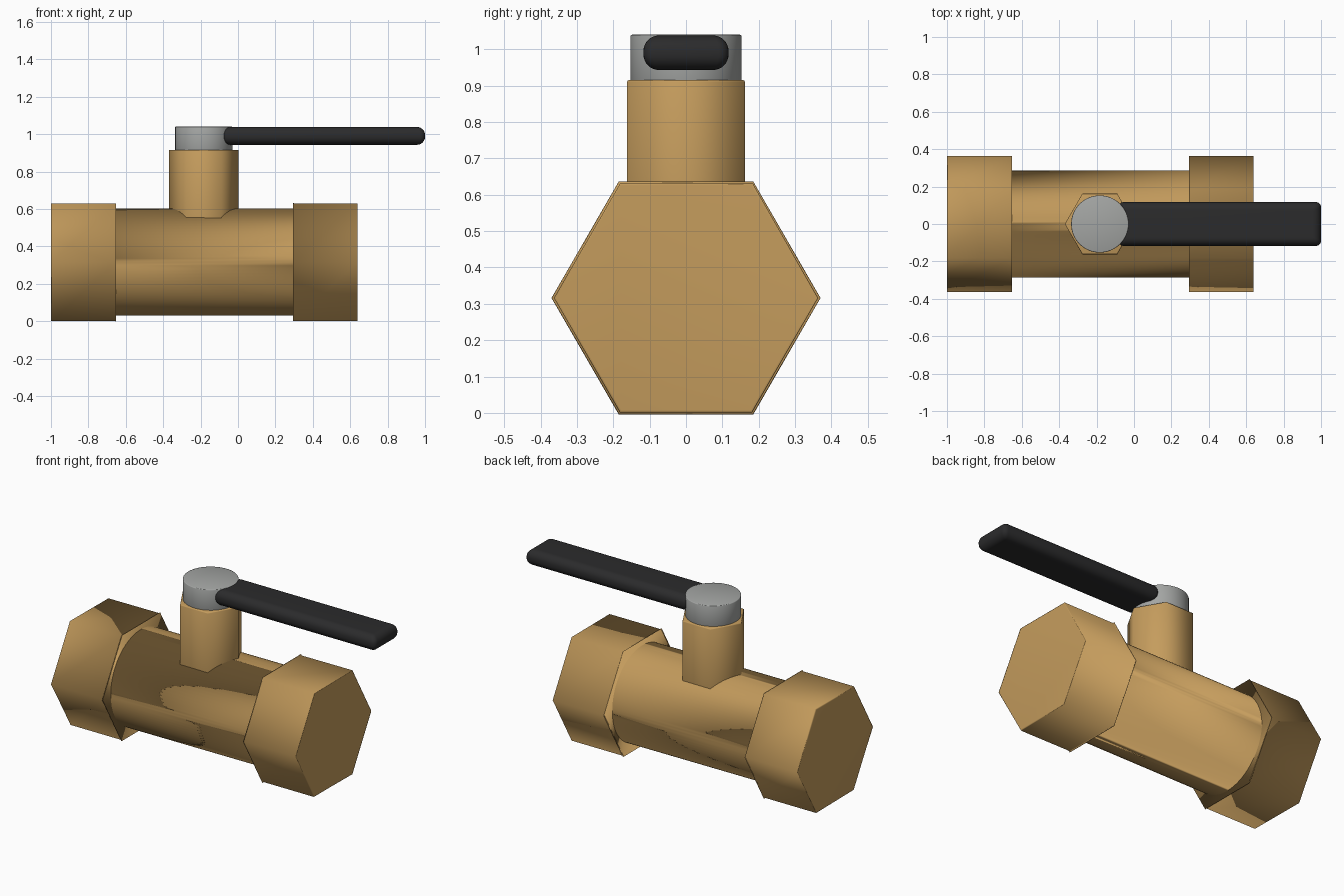
import bpy, bmesh, math
from mathutils import Matrix

if "Cube" in bpy.data.objects:
    bpy.data.objects.remove(bpy.data.objects["Cube"])


def material(name, rgb):
    m = bpy.data.materials.new(name)
    m.diffuse_color = (*rgb, 1)
    m.use_nodes = True
    m.node_tree.nodes["Principled BSDF"].inputs["Base Color"].default_value = m.diffuse_color
    return m


brass = material("brass", (0.56, 0.335, 0.11))
steel = material("grey steel", (0.37, 0.38, 0.37))
black = material("black grip", (0.024, 0.024, 0.025))


def finish(bm, name, mat):
    bmesh.ops.recalc_face_normals(bm, faces=bm.faces[:])
    for f in bm.faces:
        f.smooth = True
    me = bpy.data.meshes.new(name)
    bm.to_mesh(me)
    bm.free()
    me.materials.append(mat)
    ob = bpy.data.objects.new(name, me)
    bpy.context.collection.objects.link(ob)
    return ob


def prism(name, mat, sides, radius, start, end, centre, axis, bevel=0.006):
    """Prism or cylinder with softened rims; axis 'X' or 'Z', a corner on y (X) or x (Z)."""
    bm = bmesh.new()
    bmesh.ops.create_cone(bm, cap_ends=True, segments=sides, radius1=radius,
                          radius2=radius, depth=end - start)
    # put a corner on +x whatever the starting angle of the primitive
    v = bm.verts[:][0].co
    bmesh.ops.rotate(bm, verts=bm.verts, matrix=Matrix.Rotation(-math.atan2(v.y, v.x), 3, 'Z'))
    mid = (start + end) / 2
    if axis == 'X':
        # cyclic swap: local x -> y, y -> z, z -> x
        for w in bm.verts:
            x, y, z = w.co
            w.co = (z + mid, x + centre[0], y + centre[1])
    else:
        bmesh.ops.translate(bm, verts=bm.verts, vec=(centre[0], centre[1], mid))
    if bevel:
        rims = [e for e in bm.edges if e.calc_face_angle() > math.radians(80)]
        bmesh.ops.bevel(bm, geom=rims, offset=bevel, segments=2, profile=0.5, affect='EDGES')
    return finish(bm, name, mat)


# valve body and the two hexagonal end nuts
AXIS_Z, STEM_X = 0.316, -0.183
prism("valve_body", brass, 96, 0.287, -0.66, 0.305, (0, AXIS_Z), 'X')
for name, a, b in (("left_end_nut", -1.0, -0.652), ("right_end_nut", 0.293, 0.64)):
    prism(name, brass, 6, 0.363, a, b, (0, AXIS_Z), 'X')

# hexagonal stem neck and round cap
prism("stem_neck", brass, 6, 0.187, 0.32, 0.916, (STEM_X, 0), 'Z')
prism("stem_cap", steel, 64, 0.153, 0.90, 1.04, (STEM_X, 0), 'Z', 0.004)

# lever: stacked rounded rectangles giving a rounded edge all round
X0, X1, HALF_Y, Z0, Z1, ROUND = -0.083, 1.0, 0.117, 0.943, 1.038, 0.043
bm = bmesh.new()
layers = []
STEPS = 8
for top in (False, True):
    for i in range(STEPS + 1):
        t = (i if not top else STEPS - i) / STEPS * math.pi / 2
        inset = ROUND * (1 - math.sin(t))
        rise = ROUND * (1 - math.cos(t))
        z = Z1 - rise if top else Z0 + rise
        r = max(0.027 - inset * 0.5, 0.004)
        hx, hy = (X1 - X0) / 2 - inset - r, HALF_Y - inset - r
        ring = []
        for q, (sx, sy) in enumerate(((1, 1), (-1, 1), (-1, -1), (1, -1))):
            for k in range(6):
                a = (q + k / 5) * math.pi / 2
                ring.append(bm.verts.new(((X0 + X1) / 2 + sx * hx + r * math.cos(a),
                                          sy * hy + r * math.sin(a), z)))
        layers.append(ring)
for lo, hi in zip(layers, layers[1:]):
    n = len(lo)
    for i in range(n):
        bm.faces.new((lo[i], lo[(i + 1) % n], hi[(i + 1) % n], hi[i]))
bm.faces.new(layers[0][::-1])
bm.faces.new(layers[-1])
finish(bm, "lever_handle", black)
